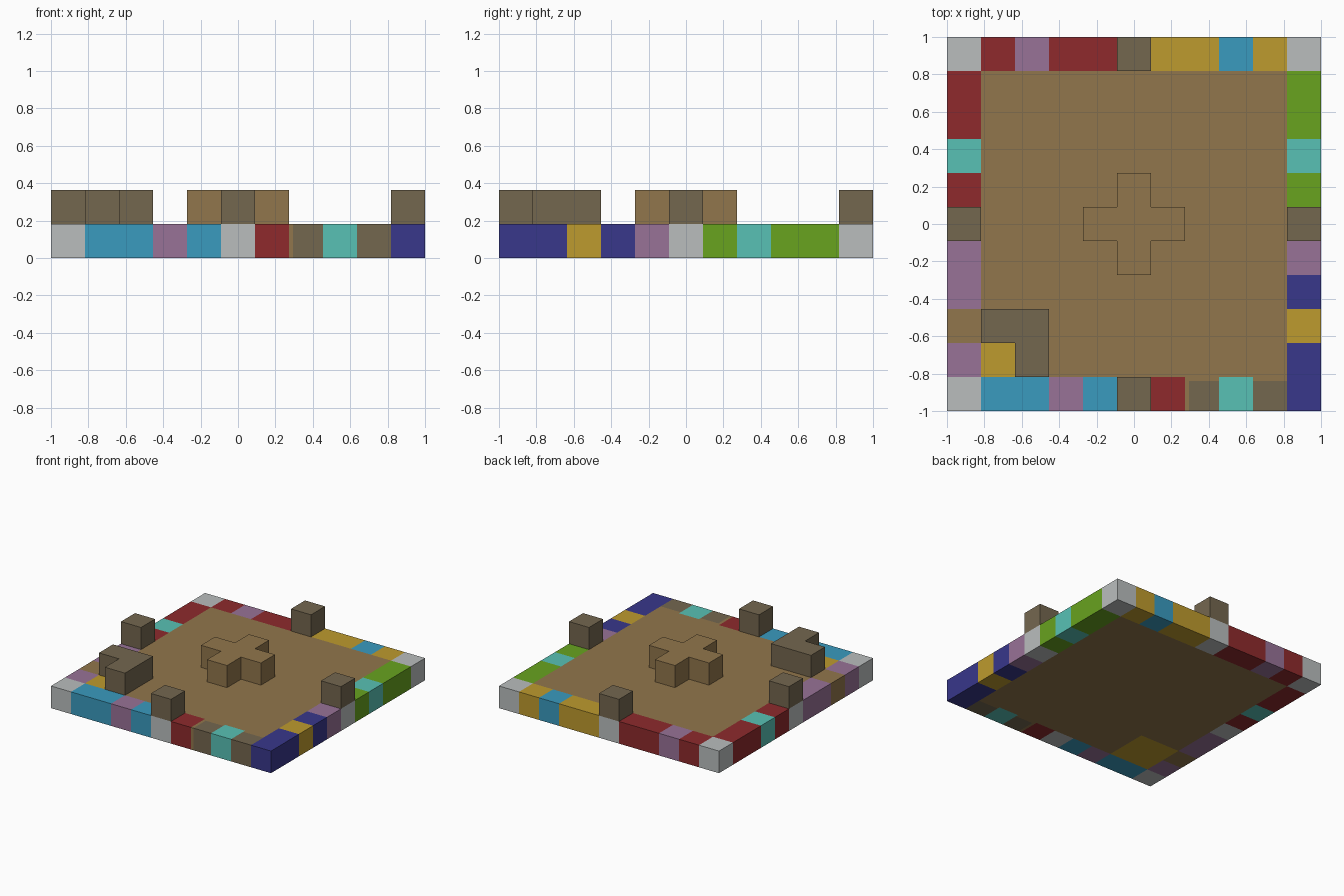
import bpy
import bmesh
from math import floor

if "Cube" in bpy.data.objects:
    bpy.data.objects.remove(bpy.data.objects["Cube"], do_unlink=True)

N = 11              # cells per side
CELL = 2 / N        # cell size, also the height of each layer

# Letter -> colour name and hex value
PALETTE = {
    "W": ("pale_grey", "BABEBE"),
    "R": ("dark_red", "8E2A2C"),
    "P": ("mauve", "987297"),
    "D": ("dark_brown", "74674F"),
    "Y": ("mustard", "BE9B2E"),
    "B": ("sky_blue", "3A9BBF"),
    "N": ("navy", "38378B"),
    "T": ("turquoise", "58C1B5"),
    "G": ("leaf_green", "68A31F"),
    "F": ("tan", "91764C"),
}

# Board colours, back row first
BOARD = [
    "WRPRRWYYBYW",
    "RFFFFFFFFFG",
    "RFFFFFFFFFG",
    "TFFFFFFFFFT",
    "RFFFFFFFFFG",
    "WFFFFFFFFFW",
    "PFFFFFFFFFP",
    "PFFFFFFFFFN",
    "FYYFFFFFFFY",
    "PYYFFFFFFFN",
    "WBBPBWRDTDN",
]


def linear(v):
    return v / 12.92 if v <= 0.04045 else ((v + 0.055) / 1.055) ** 2.4


def make_material(name, hexa):
    rgb = [linear(int(hexa[i:i + 2], 16) / 255) for i in (0, 2, 4)]
    mat = bpy.data.materials.new(name)
    mat.use_nodes = True
    mat.diffuse_color = (*rgb, 1)
    bsdf = next(n for n in mat.node_tree.nodes if n.type == "BSDF_PRINCIPLED")
    bsdf.inputs["Base Color"].default_value = (*rgb, 1)
    return mat


MATS = {k: make_material(*v) for k, v in PALETTE.items()}
LETTERS = list(PALETTE)


def cell_of(p):
    return tuple(min(N - 1, max(0, floor((v + 1) / CELL))) for v in (p.x, p.y))


def board_colour(p):
    col, row = cell_of(p)
    letter = BOARD[N - 1 - row][col]
    # The brown tiles leave a thin tan margin on their inner edges
    if letter == "D" and (p.x < 0.295 or p.y > -0.84):
        return "F"
    return letter


def build(name, layer, keep, colour, cuts=()):
    """Extrude the kept grid cells into one solid layer and colour its faces."""
    bm = bmesh.new()
    bmesh.ops.create_grid(bm, x_segments=N, y_segments=N, size=1)
    drop = [f for f in bm.faces if not keep(*cell_of(f.calc_center_median()))]
    bmesh.ops.delete(bm, geom=drop, context="FACES")
    for co, no in cuts:
        bmesh.ops.bisect_plane(bm, geom=bm.verts[:] + bm.edges[:] + bm.faces[:],
                               plane_co=co, plane_no=no)
    bmesh.ops.translate(bm, verts=bm.verts[:], vec=(0, 0, layer * CELL))
    top = bmesh.ops.extrude_face_region(bm, geom=bm.faces[:])["geom"]
    bmesh.ops.translate(bm, vec=(0, 0, CELL),
                        verts=[g for g in top if isinstance(g, bmesh.types.BMVert)])
    bmesh.ops.recalc_face_normals(bm, faces=bm.faces[:])
    bm.normal_update()

    letters = [colour(f.calc_center_median() - f.normal * 0.005) for f in bm.faces]
    used = [k for k in LETTERS if k in letters]
    for f, letter in zip(bm.faces, letters):
        f.material_index = used.index(letter)
    bmesh.ops.dissolve_limit(bm, angle_limit=0.01, verts=bm.verts[:],
                             edges=bm.edges[:], delimit={"MATERIAL"})

    mesh = bpy.data.meshes.new(name)
    bm.to_mesh(mesh)
    bm.free()
    for k in used:
        mesh.materials.append(MATS[k])
    obj = bpy.data.objects.new(name, mesh)
    bpy.context.collection.objects.link(obj)


# Board with coloured rim tiles
build("board", 0, lambda c, r: True, board_colour,
      cuts=[((0.295, 0, 0), (1, 0, 0)), ((0, -0.84, 0), (0, 1, 0))])

# Raised cross in the centre
build("centre_cross", 1, lambda c, r: abs(c - 5) + abs(r - 5) <= 1, lambda p: "F")

# Corner wall bent around the mustard tile
build("corner_wall", 1, lambda c, r: (c, r) in {(1, 2), (2, 2), (2, 1)}, lambda p: "D")

# One post at the middle of each side
POSTS = {"front": (5, 0), "back": (5, 10), "right": (0, 5), "left": (10, 5)}
for side, cell in POSTS.items():
    build(side + "_post", 1, lambda c, r: (c, r) == cell, lambda p: "D")
